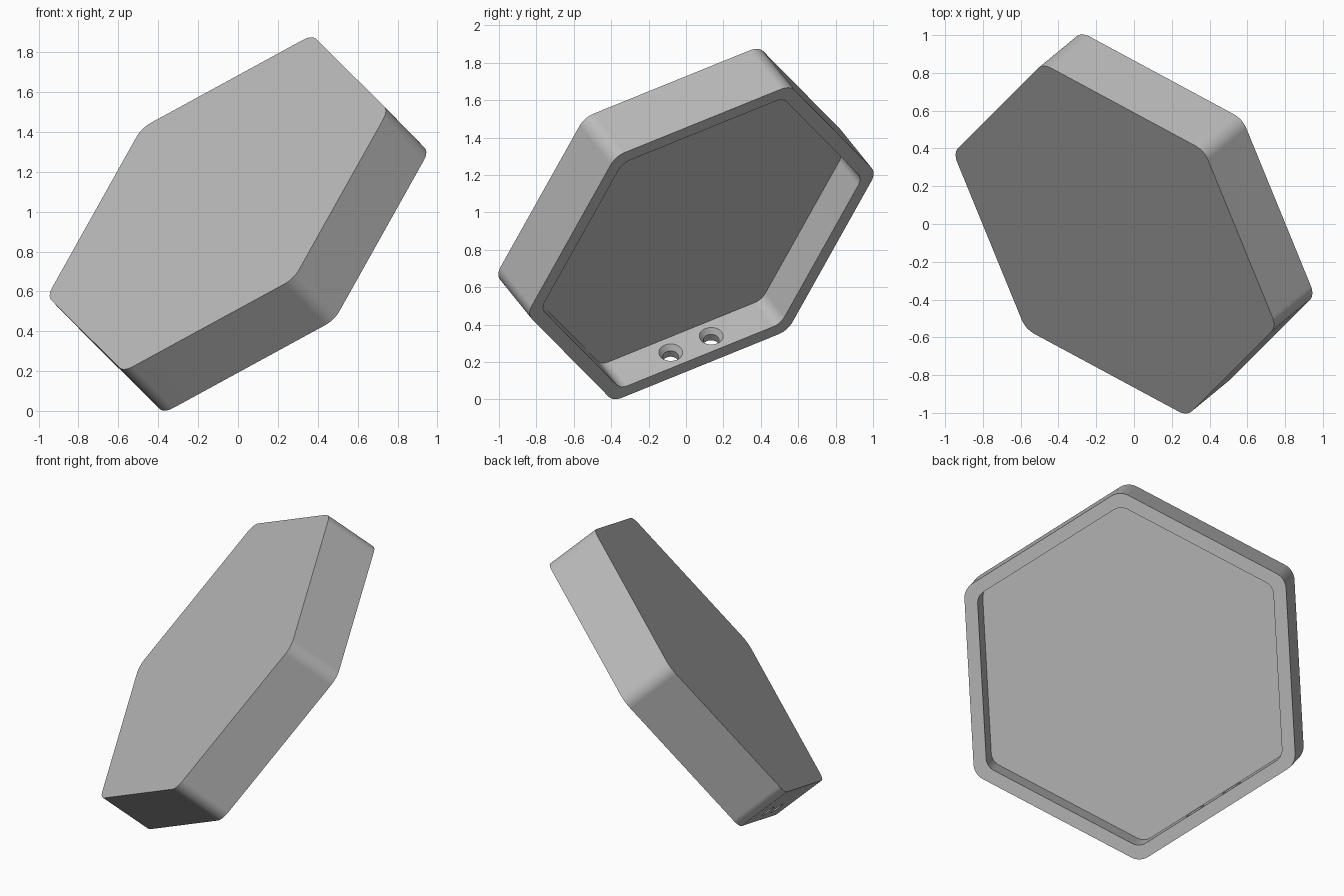
import bpy, bmesh
from math import sin, cos, pi, radians, sqrt
from mathutils import Matrix, Vector

cube = bpy.data.objects.get("Cube")
if cube:
    bpy.data.objects.remove(cube, do_unlink=True)

# Main sizes
RADIUS, FILLET = 1.077, 0.1
DEPTH, CAVITY, WALL = 0.335, 0.205, 0.075
HOLE_R, SINK_R, SINK_DEPTH = 0.042, 0.064, 0.03

# Tilted frame: one corner direction, the in-plane perpendicular, the closed face normal
corner = Vector((0.439, 0.439, 0.784)).normalized()
side = Vector((-0.663, 0.747, -0.047))
normal = corner.cross(side).normalized()
side = normal.cross(corner)
FRAME = Matrix((corner, side, normal)).transposed().to_4x4()
FRAME.translation = (0, 0, 0.938)

grey = bpy.data.materials.new("plain grey")
grey.use_nodes = True
grey.diffuse_color = (0.5, 0.5, 0.5, 1)
grey.node_tree.nodes["Principled BSDF"].inputs["Base Color"].default_value = (0.5, 0.5, 0.5, 1)


def rounded_hexagon(radius, fillet, z, steps=8):
    """Points around a hexagon with filleted corners."""
    points = []
    centre = radius - fillet * 2 / sqrt(3)
    for k in range(6):
        a = k * pi / 3
        for s in range(steps + 1):
            t = a + (s / steps - 0.5) * pi / 3
            points.append((centre * cos(a) + fillet * cos(t),
                           centre * sin(a) + fillet * sin(t), z))
    return points


def loft(name, rings):
    """Skin a list of equal rings and cap both ends."""
    bm = bmesh.new()
    loops = [[bm.verts.new(p) for p in ring] for ring in rings]
    n = len(loops[0])
    for a, b in zip(loops, loops[1:]):
        for i in range(n):
            j = (i + 1) % n
            bm.faces.new((a[i], a[j], b[j], b[i]))
    bm.faces.new(loops[0])
    bm.faces.new(loops[-1])
    bmesh.ops.recalc_face_normals(bm, faces=bm.faces)
    mesh = bpy.data.meshes.new(name)
    bm.to_mesh(mesh)
    bm.free()
    mesh.materials.append(grey)
    obj = bpy.data.objects.new(name, mesh)
    bpy.context.collection.objects.link(obj)
    obj.matrix_world = FRAME
    return obj


# Hexagonal tray: closed face, outer wall, rim, inner wall, floor
rim = -DEPTH / 2
inner = RADIUS - WALL * 2 / sqrt(3)
tray = loft("hexagonal_tray", [
    rounded_hexagon(RADIUS, FILLET, DEPTH / 2),
    rounded_hexagon(RADIUS, FILLET, rim),
    rounded_hexagon(inner, FILLET * 0.8, rim),
    rounded_hexagon(inner, FILLET * 0.8, rim + CAVITY),
])
bpy.context.view_layer.objects.active = tray
tray.select_set(True)

# Two countersunk screw holes through the lowest wall
out = Vector((cos(radians(150)), sin(radians(150)), 0))
along = Vector((-out.y, out.x, 0))
up = Vector((0, 0, 1))
face = inner * sqrt(3) / 2
profile = [(-0.03, SINK_R), (0, SINK_R), (SINK_DEPTH, HOLE_R), (WALL + 0.05, HOLE_R)]
for offset in (-0.125, 0.125):
    base = along * offset + up * (rim + CAVITY / 2)
    rings = [[base + out * (face + d) + r * (along * cos(t) + up * sin(t))
              for t in (2 * pi * i / 32 for i in range(32))] for d, r in profile]
    cutter = loft("hole_cutter", rings)
    cutter.hide_render = True
    cut = tray.modifiers.new("screw hole", 'BOOLEAN')
    cut.operation, cut.solver, cut.object = 'DIFFERENCE', 'EXACT', cutter
    bpy.ops.object.modifier_apply(modifier=cut.name)
    bpy.data.objects.remove(cutter, do_unlink=True)

# Smooth fillets, crisp edges
bpy.ops.object.shade_smooth_by_angle(angle=radians(30))
weighted = tray.modifiers.new("flat sides", 'WEIGHTED_NORMAL')
weighted.keep_sharp = True
